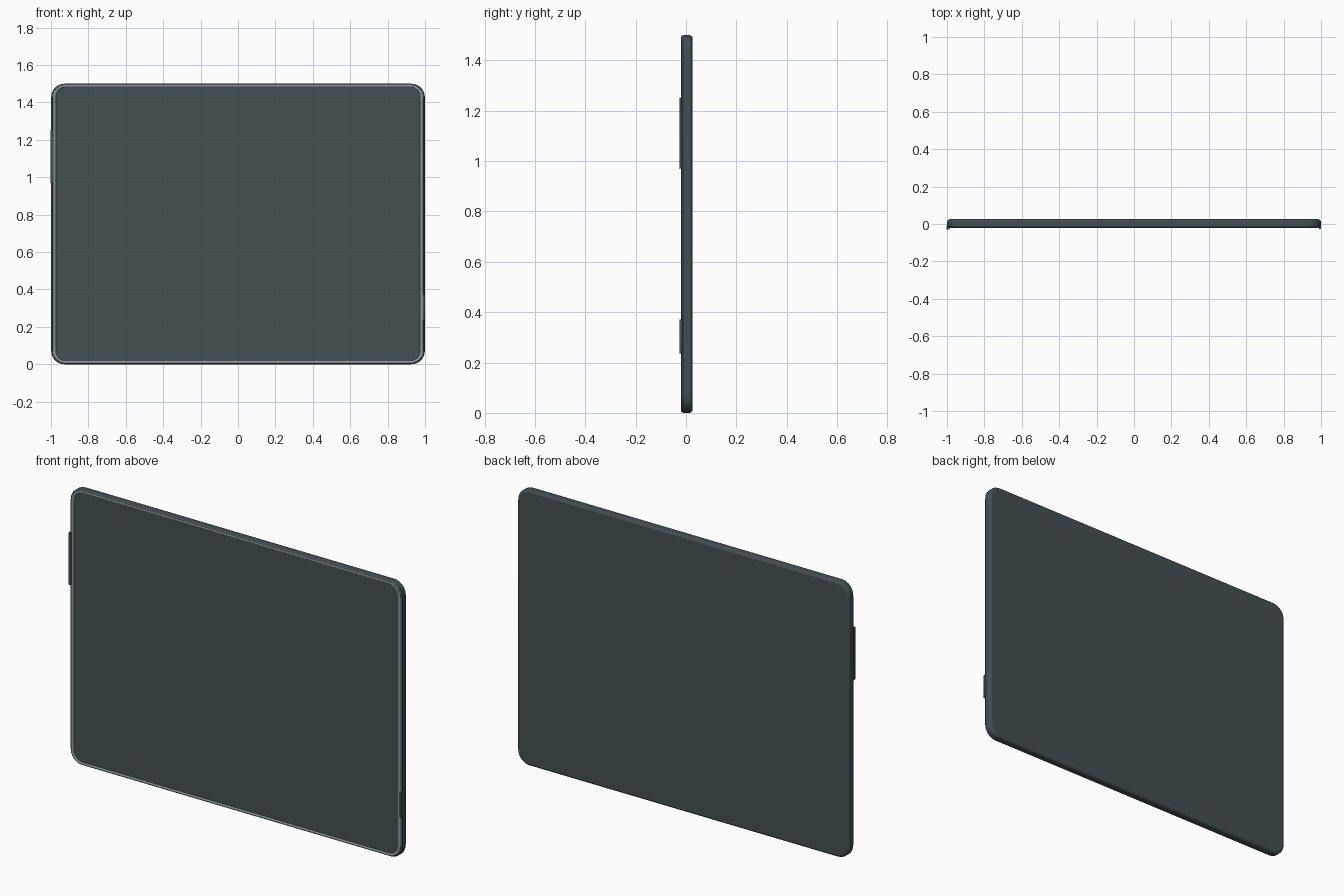
import bpy, bmesh, math

if "Cube" in bpy.data.objects:
    bpy.data.objects.remove(bpy.data.objects["Cube"])

W, H, R = 0.999, 1.5, 0.072   # half width, height, corner radius


def material(name, rgb):
    m = bpy.data.materials.new(name)
    m.diffuse_color = (*rgb, 1)
    m.use_nodes = True
    m.node_tree.nodes["Principled BSDF"].inputs["Base Color"].default_value = m.diffuse_color
    return m


slate = material("dark slate", (0.056, 0.079, 0.088))
rim_grey = material("rim grey", (0.24, 0.30, 0.32))


def outline(inset, y, seg=10):
    """Rounded rectangle in the xz plane; the side insets are a little wider."""
    r = max(R - inset, 0.02)
    hx, hz = W - inset * 1.4 - r, H / 2 - inset - r
    pts = []
    for i, (sx, sz) in enumerate([(1, 1), (-1, 1), (-1, -1), (1, -1)]):
        for k in range(seg + 1):
            a = math.pi / 2 * (i + k / seg)
            pts.append((sx * hx + r * math.cos(a), y, H / 2 + sz * hz + r * math.sin(a)))
    return pts


def finish(name, bm, mat):
    bmesh.ops.recalc_face_normals(bm, faces=bm.faces)
    me = bpy.data.meshes.new(name)
    bm.to_mesh(me)
    bm.free()
    me.materials.append(mat)
    ob = bpy.data.objects.new(name, me)
    bpy.context.collection.objects.link(ob)
    bpy.context.view_layer.objects.active = ob
    ob.select_set(True)
    bpy.ops.object.shade_smooth_by_angle(angle=math.radians(24))
    ob.select_set(False)
    return ob


def loft(name, profile, mat, caps=False):
    bm = bmesh.new()
    rings = [[bm.verts.new(p) for p in outline(*s)] for s in profile]
    for a, b in zip(rings, rings[1:]):
        n = len(a)
        for i in range(n):
            bm.faces.new((a[i], a[(i + 1) % n], b[(i + 1) % n], b[i]))
    if caps:
        bm.faces.new(rings[0])
        bm.faces.new(rings[-1])
    bmesh.ops.remove_doubles(bm, verts=bm.verts, dist=1e-6)
    return finish(name, bm, mat)


# Back shell with a chamfered back edge, closed behind the screen
loft("back_shell", [(0.011, 0.0265), (0.003, 0.0215), (0, 0.015),
                    (0, -0.011), (0.003, -0.0165), (0.006, -0.0185), (0.008, -0.014)],
     slate, caps=True)

# Raised rounded rim around the screen
loft("front_rim", [(0.006, -0.0165), (0.0065, -0.019), (0.009, -0.0205), (0.013, -0.0205),
                   (0.0165, -0.0185), (0.019, -0.0145), (0.019, -0.0125), (0.006, -0.0125),
                   (0.006, -0.0165)], rim_grey)

# Recessed flat screen
loft("screen", [(0.0175, -0.0135), (0.0175, -0.0165)], slate, caps=True)

# Thin buttons set into the front edges of the sides
for name, side, z0, z1 in (("long_button", -1, 0.97, 1.25), ("short_button", 1, 0.235, 0.37)):
    bm = bmesh.new()
    bmesh.ops.create_cube(bm, size=1)
    for v in bm.verts:
        v.co = (side * (0.9945 + v.co.x * 0.011), -0.0195 + v.co.y * 0.014,
                (z0 + z1) / 2 + v.co.z * (z1 - z0))
    bmesh.ops.bevel(bm, geom=bm.edges[:], offset=0.002, segments=2, affect='EDGES', profile=0.5)
    finish(name, bm, slate)
